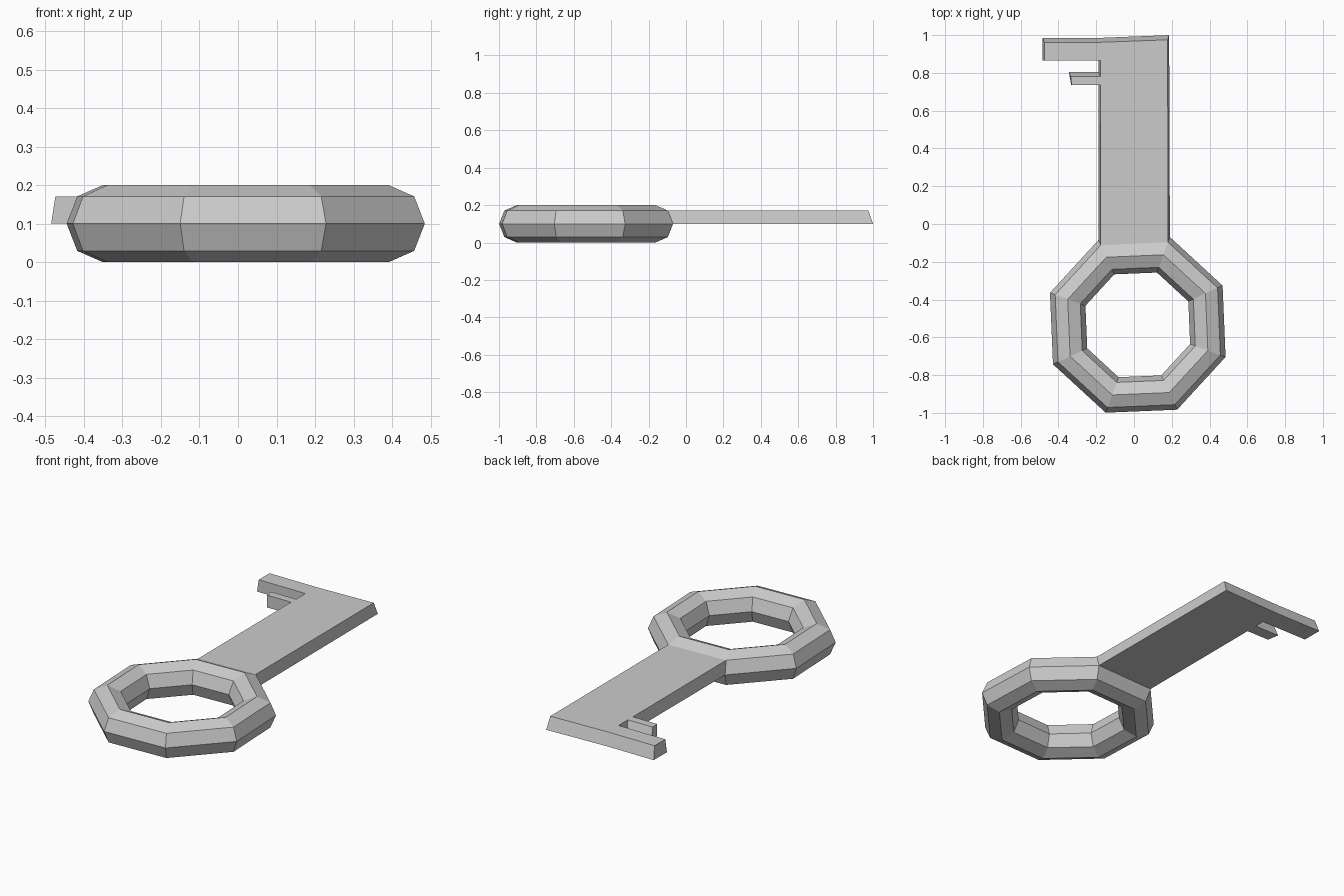
import bpy, bmesh
from math import sin, cos, radians

if "Cube" in bpy.data.objects:
    bpy.data.objects.remove(bpy.data.objects["Cube"])

CX, CY, CZ = 0.02, -0.534, 0.1
MAJOR, MINOR, N = 0.395, 0.1, 8


def ring_point(i, j):
    a = radians(-20.1 + 45 * i)
    b = radians(45 * j)
    r = MAJOR + MINOR * cos(b)
    return (CX + r * cos(a), CY + r * sin(a), CZ + MINOR * sin(b))


def finish(bm, name):
    bmesh.ops.recalc_face_normals(bm, faces=bm.faces)
    mesh = bpy.data.meshes.new(name)
    bm.to_mesh(mesh)
    bm.free()
    obj = bpy.data.objects.new(name, mesh)
    bpy.context.collection.objects.link(obj)


# Octagonal ring handle, open where the shaft grows out of it
bm = bmesh.new()
v = [[bm.verts.new(ring_point(i, j)) for j in range(N)] for i in range(N)]
for i in range(N):
    for j in range(N):
        if (i, j) == (2, 0):
            continue
        k, l = (i + 1) % N, (j + 1) % N
        bm.faces.new((v[i][j], v[k][j], v[k][l], v[i][l]))
finish(bm, "ring_handle")

# Shaft with two teeth: lower outline is slightly wider than the upper one
z0, z1 = CZ, ring_point(2, 1)[2]
lower = [ring_point(2, 0)[:2], (0.186, 1.0), (-0.186, 0.985), (-0.485, 0.985),
         (-0.485, 0.865), (-0.188, 0.865), (-0.188, 0.805), (-0.345, 0.805),
         (-0.332, 0.735), (-0.188, 0.735), ring_point(3, 0)[:2]]
upper = [ring_point(2, 1)[:2], (0.178, 0.975), (-0.178, 0.962), (-0.474, 0.962),
         (-0.474, 0.865), (-0.178, 0.865), (-0.178, 0.78), (-0.335, 0.78),
         (-0.33, 0.735), (-0.178, 0.735), ring_point(3, 1)[:2]]
bm = bmesh.new()
lo = [bm.verts.new((x, y, z0)) for x, y in lower]
up = [bm.verts.new((x, y, z1)) for x, y in upper]
bm.faces.new(lo[::-1])
bm.faces.new(up)
for i in range(len(lo) - 1):
    bm.faces.new((lo[i], lo[i + 1], up[i + 1], up[i]))
finish(bm, "shaft_with_teeth")
